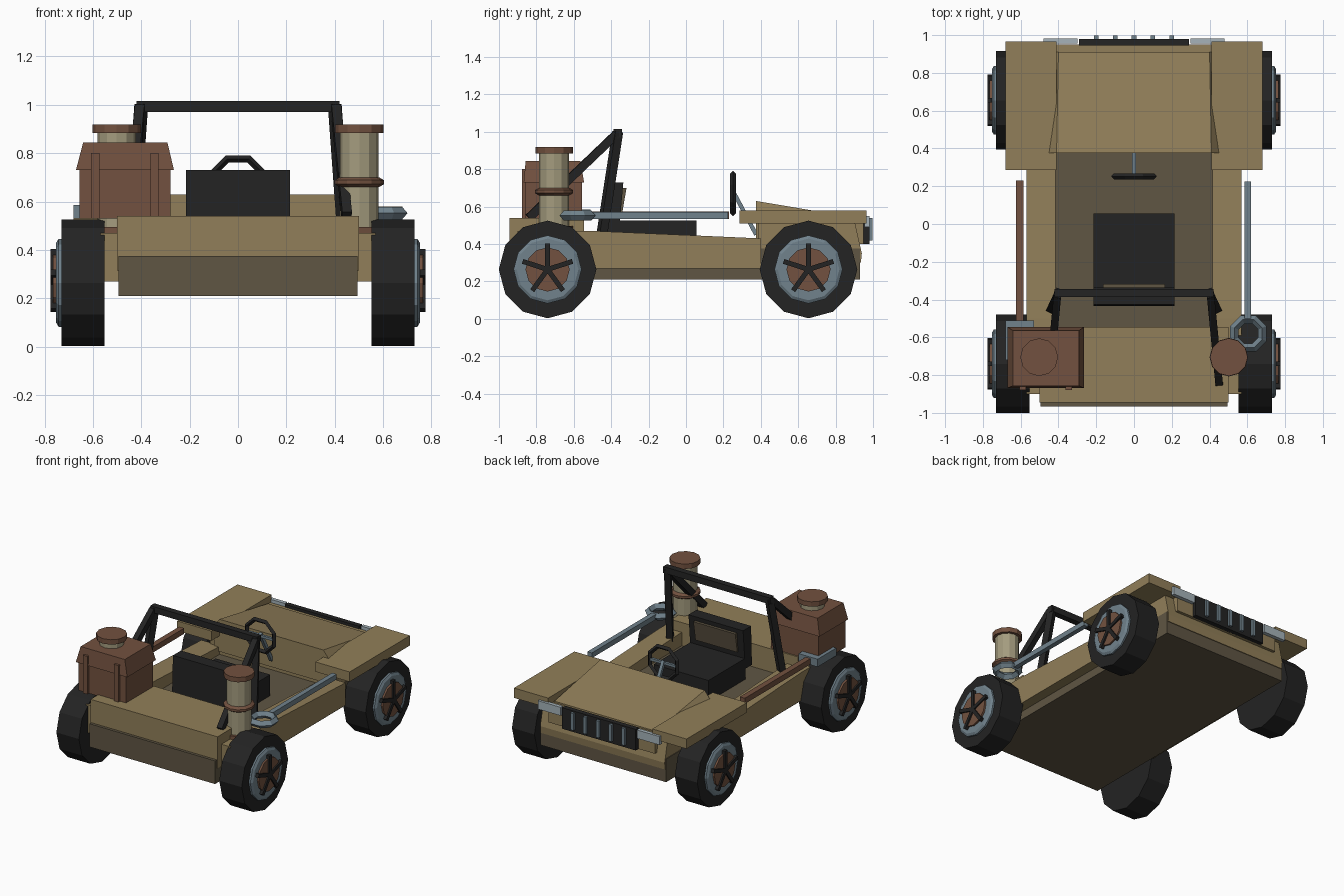
import bpy, bmesh, math
from mathutils import Vector, Matrix

if "Cube" in bpy.data.objects:
    bpy.data.objects.remove(bpy.data.objects["Cube"])


def mat(name, r, g, b):
    m = bpy.data.materials.new(name)
    m.diffuse_color = (r, g, b, 1)
    m.use_nodes = True
    m.node_tree.nodes["Principled BSDF"].inputs["Base Color"].default_value = m.diffuse_color
    return m


TAN = mat("tan paint", 0.285, 0.212, 0.100)
DARK = mat("dark tan", 0.115, 0.092, 0.057)
RUST = mat("rust brown", 0.170, 0.083, 0.050)
BLACK = mat("black", 0.017, 0.017, 0.017)
STEEL = mat("blue grey steel", 0.165, 0.225, 0.265)
LAMP = mat("lamp grey", 0.38, 0.45, 0.49)
CAN = mat("canister beige", 0.37, 0.33, 0.21)


def finish(name, bm, m):
    bmesh.ops.recalc_face_normals(bm, faces=bm.faces)
    me = bpy.data.meshes.new(name)
    bm.to_mesh(me)
    bm.free()
    me.materials.append(m)
    ob = bpy.data.objects.new(name, me)
    bpy.context.collection.objects.link(ob)
    return ob


def loft(name, rings, m):
    """Skin closed rings of points and cap both ends."""
    bm = bmesh.new()
    vs = [[bm.verts.new(p) for p in r] for r in rings]
    n = len(vs[0])
    for a, b in zip(vs, vs[1:]):
        for i in range(n):
            bm.faces.new((a[i], a[(i + 1) % n], b[(i + 1) % n], b[i]))
    bm.faces.new(vs[0])
    bm.faces.new(vs[-1])
    return finish(name, bm, m)


def rect(x0, x1, y0, y1, z):
    return [(x0, y0, z), (x1, y0, z), (x1, y1, z), (x0, y1, z)]


def box(name, x0, x1, y0, y1, z0, z1, m):
    return loft(name, [rect(x0, x1, y0, y1, z0), rect(x0, x1, y0, y1, z1)], m)


def prism(name, profile, x0, x1, m):
    """Extrude a (y, z) profile along x."""
    return loft(name, [[(x, y, z) for y, z in profile] for x in (x0, x1)], m)


def bar(name, a, b, w, h, m):
    """Rectangular bar between two points."""
    a, b = Vector(a), Vector(b)
    d = b - a
    bm = bmesh.new()
    bmesh.ops.create_cube(bm, size=1)
    mx = Matrix.Translation((a + b) / 2) @ d.to_track_quat('Z', 'Y').to_matrix().to_4x4()
    bm.transform(mx @ Matrix.Diagonal((w, h, d.length, 1)))
    return finish(name, bm, m)


def turned(name, profile, n, m, centre, axis='Z', start=0.0):
    """Stack (radius, height) rings along z, or along x."""
    rings = []
    for r, h in profile:
        ring = []
        for i in range(n):
            t = start + 2 * math.pi * i / n
            c, s = r * math.cos(t), r * math.sin(t)
            p = (c, s, h) if axis == 'Z' else (h, c, s)
            ring.append(Vector(p) + Vector(centre))
        rings.append(ring)
    return loft(name, rings, m)


def ring(name, centre, major, minor, flat, n, axis, m):
    """Low-poly ring with a diamond section; flat is its half thickness."""
    bm = bmesh.new()
    loops = []
    for i in range(n):
        t = 2 * math.pi * (i + 0.5) / n
        loop = []
        for dr, h in ((minor, 0), (0, flat), (-minor, 0), (0, -flat)):
            c, s = (major + dr) * math.cos(t), (major + dr) * math.sin(t)
            p = (c, s, h) if axis == 'Z' else (c, h, s)
            loop.append(bm.verts.new(Vector(p) + Vector(centre)))
        loops.append(loop)
    for i in range(n):
        a, b = loops[i], loops[(i + 1) % n]
        for k in range(4):
            bm.faces.new((a[k], a[(k + 1) % 4], b[(k + 1) % 4], b[k]))
    return finish(name, bm, m)


# Chassis pan, which is also the cabin floor and the bumpers
box("chassis_pan", -0.495, 0.495, -0.965, 0.93, 0.21, 0.375, DARK)

# Rear deck, engine bay, nose and hood
prism("rear_deck", [(-0.945, 0.315), (-0.545, 0.315), (-0.545, 0.54), (-0.945, 0.54)],
      -0.5, 0.5, TAN)
prism("engine_bay", [(0.385, 0.30), (0.385, 0.53), (0.90, 0.53), (0.94, 0.35), (0.935, 0.30)],
      -0.49, 0.49, TAN)
box("nose_ledge", -0.42, 0.42, 0.89, 0.95, 0.40, 0.53, TAN)
loft("hood", [[(-0.45, 0.375, 0.40), (0.45, 0.375, 0.40), (0.45, 0.375, 0.58),
               (0.41, 0.375, 0.63), (-0.41, 0.375, 0.63), (-0.45, 0.375, 0.58)],
              [(-0.41, 0.91, 0.40), (0.41, 0.91, 0.40), (0.41, 0.91, 0.53),
               (0.40, 0.91, 0.54), (-0.40, 0.91, 0.54), (-0.41, 0.91, 0.53)]], TAN)

# Grille with slats
box("grille", -0.29, 0.29, 0.945, 0.98, 0.40, 0.55, BLACK)
for i in range(5):
    x = (i - 2) * 0.1
    box("grille_slat", x - 0.012, x + 0.012, 0.965, 0.997, 0.42, 0.54, STEEL)

# Parts on both sides
for s in (-1, 1):
    prism("side_sill", [(-0.90, 0.27), (0.40, 0.27), (0.40, 0.43), (-0.50, 0.47), (-0.90, 0.47)],
          s * 0.415, s * 0.568, TAN)
    box("front_fender", s * 0.41, s * 0.68, 0.285, 0.965, 0.51, 0.58, TAN)
    box("headlight", s * 0.30, s * 0.48, 0.955, 0.982, 0.49, 0.55, LAMP)

    # Roll cage side: upright, rear brace and foot
    bar("roll_bar_upright", (s * 0.40, -0.365, 1.0), (s * 0.44, -0.45, 0.45), 0.042, 0.045, BLACK)
    bar("roll_bar_brace", (s * 0.405, -0.375, 0.985), (s * 0.45, -0.84, 0.54), 0.04, 0.045, BLACK)

    # Fuel canister: body, base, middle band and cap
    c = (s * 0.502, -0.705, 0)
    turned("canister", [(0.08, 0.47), (0.08, 0.90)], 12, CAN, c)
    turned("canister_base", [(0.1, 0.46), (0.1, 0.495)], 12, RUST, c)
    turned("canister_band", [(0.082, 0.66), (0.102, 0.672), (0.102, 0.688), (0.082, 0.70)],
           12, RUST, c)
    turned("canister_cap", [(0.1, 0.883), (0.1, 0.918)], 12, RUST, c)

    # Wheels with rim, hub and five spokes
    for y in (-0.74, 0.655):
        w = (0, y, 0.264)
        turned("tire", [(0.261, s * 0.553), (0.261, s * 0.73)], 12, BLACK, w, 'X')
        turned("rim", [(0.182, s * 0.70), (0.182, s * 0.742), (0.165, s * 0.752)],
               12, STEEL, w, 'X')
        turned("hub", [(0.118, s * 0.74), (0.118, s * 0.765)], 12, RUST, w, 'X')
        for k in range(5):
            t = math.pi / 2 + k * 2 * math.pi / 5
            bar("spoke", (s * 0.762, y, 0.264),
                (s * 0.762, y + 0.14 * math.cos(t), 0.264 + 0.14 * math.sin(t)),
                0.026, 0.026, BLACK)

box("roll_bar_top", -0.42, 0.42, -0.387, -0.343, 0.97, 1.015, BLACK)

# Seat with back pad
box("seat_cushion", -0.215, 0.215, -0.36, 0.055, 0.37, 0.525, BLACK)
prism("seat_back", [(-0.435, 0.45), (-0.36, 0.45), (-0.335, 0.73), (-0.425, 0.73)],
      -0.215, 0.215, BLACK)
prism("seat_back_pad", [(-0.36, 0.56), (-0.342, 0.56), (-0.318, 0.70), (-0.345, 0.70)],
      -0.165, 0.165, DARK)

# Steering wheel and column
ring("steering_wheel", (0, 0.252, 0.67), 0.115, 0.016, 0.016, 8, 'Y', BLACK)
bar("steering_column", (0, 0.25, 0.685), (0, 0.375, 0.45), 0.022, 0.022, STEEL)
bar("steering_crossbar", (-0.105, 0.252, 0.67), (0.105, 0.252, 0.67), 0.018, 0.018, STEEL)

# Storage crate over the left canister, with flared lid and straps
box("crate", -0.655, -0.28, -0.86, -0.555, 0.53, 0.735, RUST)
loft("crate_lid", [rect(-0.67, -0.265, -0.868, -0.545, 0.73),
                   rect(-0.64, -0.292, -0.857, -0.565, 0.845)], RUST)
for x in (-0.59, -0.345):
    box("crate_strap", x - 0.017, x + 0.017, -0.878, -0.85, 0.53, 0.80, RUST)

# Hammer on the left sill
box("hammer_head", -0.68, -0.53, -0.72, -0.51, 0.53, 0.585, STEEL)
box("hammer_handle", -0.625, -0.585, -0.55, 0.23, 0.535, 0.575, RUST)

# Ring spanner on the right sill
ring("spanner_ring", (0.605, -0.58, 0.552), 0.08, 0.024, 0.026, 8, 'Z', STEEL)
box("spanner_handle", 0.585, 0.62, -0.51, 0.225, 0.535, 0.572, STEEL)
